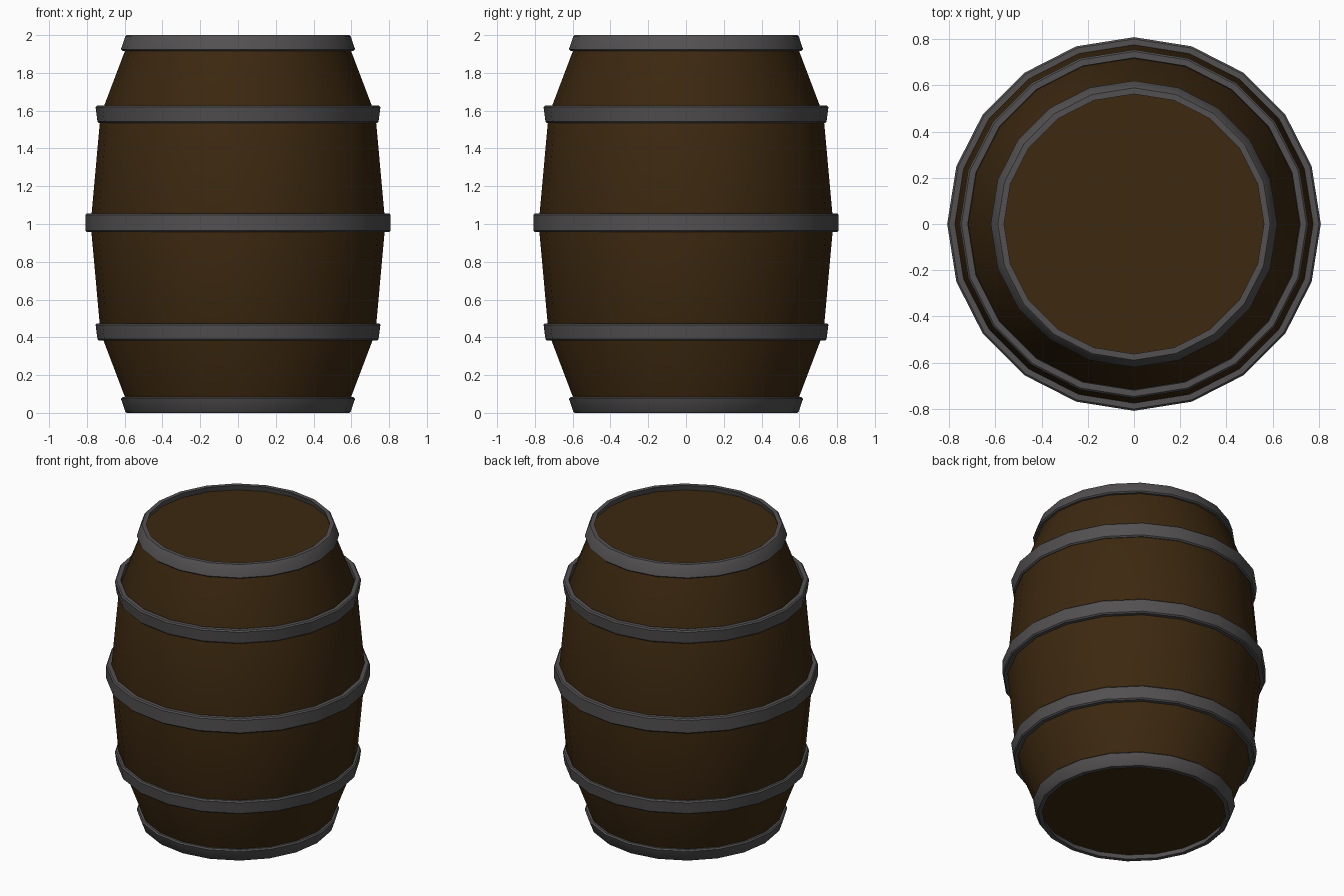
import bpy, bmesh, math

if "Cube" in bpy.data.objects:
    bpy.data.objects.remove(bpy.data.objects["Cube"])

SIDES = 20


def material(name, rgb):
    m = bpy.data.materials.new(name)
    m.diffuse_color = (*rgb, 1)
    m.use_nodes = True
    m.node_tree.nodes["Principled BSDF"].inputs["Base Color"].default_value = m.diffuse_color
    return m


wood = material("dark_wood", (0.045, 0.021, 0.005))
iron = material("grey_iron", (0.085, 0.080, 0.080))


def lathe(name, profile, mat, closed):
    """Spin (radius, z) points; closed makes a hoop, open gets end caps."""
    bm = bmesh.new()
    rings = [[bm.verts.new((r * math.cos(2 * math.pi * i / SIDES),
                            r * math.sin(2 * math.pi * i / SIDES), z))
              for i in range(SIDES)] for r, z in profile]
    pairs = list(zip(rings, rings[1:]))
    if closed:
        pairs.append((rings[-1], rings[0]))
    else:
        bm.faces.new(rings[0])
        bm.faces.new(rings[-1])
    for a, b in pairs:
        for i in range(SIDES):
            j = (i + 1) % SIDES
            bm.faces.new((a[i], a[j], b[j], b[i]))
    bmesh.ops.recalc_face_normals(bm, faces=bm.faces)
    mesh = bpy.data.meshes.new(name)
    bm.to_mesh(mesh)
    bm.free()
    mesh.materials.append(mat)
    obj = bpy.data.objects.new(name, mesh)
    bpy.context.collection.objects.link(obj)
    bpy.ops.object.select_all(action='DESELECT')
    obj.select_set(True)
    bpy.context.view_layer.objects.active = obj
    bpy.ops.object.shade_smooth_by_angle(angle=math.radians(30))
    return obj


def hoop(name, z0, z1, r0, r1, thick=0.035, c=0.008):
    """Tapered iron band with chamfered outer edges."""
    lathe(name, [(r0 - thick, z0), (r0 - c, z0), (r0, z0 + c),
                 (r1, z1 - c), (r1 - c, z1), (r1 - thick, z1)], iron, True)


# Staves with slightly recessed heads
lathe("barrel_body", [(0.580, 0.035), (0.728, 0.425), (0.780, 1.0),
                      (0.728, 1.575), (0.580, 1.965)], wood, False)

# Iron hoops
hoop("bottom_hoop", 0.0, 0.083, 0.597, 0.620)
hoop("lower_hoop", 0.382, 0.474, 0.744, 0.754)
hoop("middle_hoop", 0.957, 1.056, 0.808, 0.808)
hoop("upper_hoop", 1.534, 1.627, 0.744, 0.754)
hoop("top_hoop", 1.917, 2.0, 0.620, 0.597)
